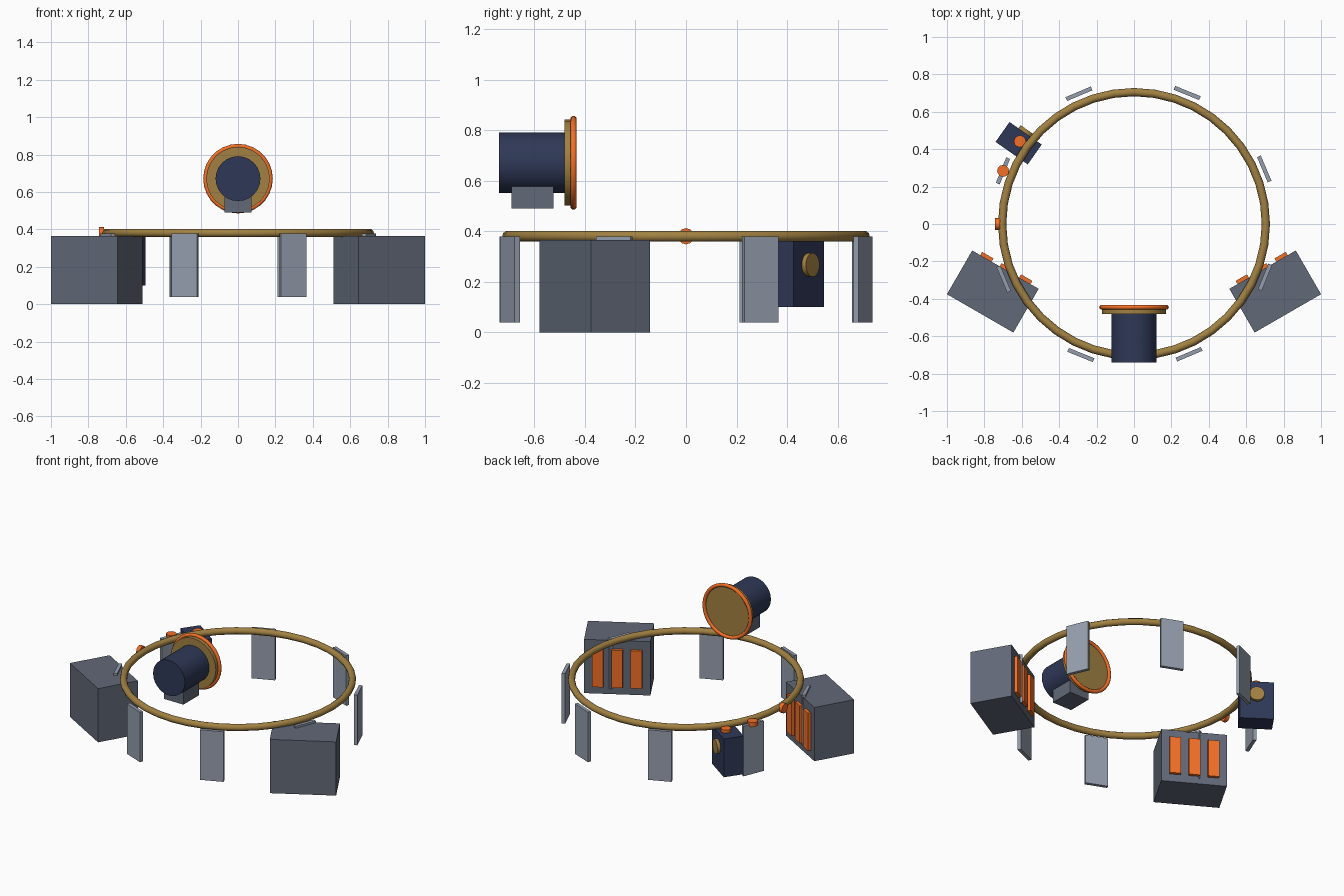
import bpy
from math import pi, sin, cos, radians
from mathutils import Vector

if "Cube" in bpy.data.objects:
    bpy.data.objects.remove(bpy.data.objects["Cube"])


def material(name, rgb):
    m = bpy.data.materials.new(name)
    m.diffuse_color = (*rgb, 1)
    m.use_nodes = True
    m.node_tree.nodes["Principled BSDF"].inputs["Base Color"].default_value = m.diffuse_color
    return m


GOLD = material("gold", (0.36, 0.22, 0.055))
NAVY = material("navy", (0.028, 0.04, 0.095))
ORANGE = material("orange", (0.90, 0.16, 0.02))
STEEL = material("steel", (0.30, 0.34, 0.42))
SLATE = material("slate", (0.12, 0.14, 0.185))


def finish(name, mat, smooth=False):
    ob = bpy.context.object
    ob.name = name
    ob.data.materials.append(mat)
    if smooth:
        bpy.ops.object.shade_smooth_by_angle(angle=radians(40))
    return ob


def box(name, loc, size, mat, turn=0.0):
    bpy.ops.mesh.primitive_cube_add(size=1, location=loc, rotation=(0, 0, turn))
    bpy.context.object.scale = size
    bpy.ops.object.transform_apply(location=False, rotation=False, scale=True)
    return finish(name, mat)


def disc(name, loc, r, depth, mat, axis=(0, 0, 1), sides=24):
    rot = Vector(axis).to_track_quat('Z', 'Y').to_euler()
    bpy.ops.mesh.primitive_cylinder_add(vertices=sides, radius=r, depth=depth,
                                        location=loc, rotation=rot)
    return finish(name, mat, True)


def torus(name, loc, major, minor, mat, rot=(0, 0, 0), segs=40):
    bpy.ops.mesh.primitive_torus_add(major_radius=major, minor_radius=minor,
                                     major_segments=segs, minor_segments=10,
                                     location=loc, rotation=rot)
    return finish(name, mat, True)


# Main ring
torus("ring_rail", (0, 0, 0.38), 0.705, 0.022, GOLD)

# Eight upright plates around the ring
for k in range(8):
    a = 0.4 + k * pi / 4
    box(f"upright_plate_{k + 1}", (0.756 * cos(a), 0.756 * sin(a), 0.209),
        (0.022, 0.147, 0.34), STEEL, a)

# Two side cabinets, each with three glowing panels on the inner face
for side, s in (("right", 1), ("left", -1)):
    t = radians(30)
    c = Vector((0.755, -0.361, 0.1825))
    along, inward = Vector((cos(t), sin(t), 0)), Vector((-sin(t), cos(t), 0))
    box(f"{side}_cabinet", (c.x * s, c.y, c.z), (0.41, 0.27, 0.365), SLATE, t * s)
    for i in (-1, 0, 1):
        p = c + inward * 0.135 + along * (0.12 * i)
        box(f"{side}_cabinet_panel_{i + 2}", (p.x * s, p.y, 0.18),
            (0.07, 0.04, 0.255), ORANGE, t * s)

# Small control box with a round lens on its side
a = radians(145)
bx = Vector((0.753 * cos(a), 0.753 * sin(a), 0.23))
box("control_box", bx, (0.21, 0.13, 0.26), NAVY, a)
n = Vector((sin(a), -cos(a), 0))
disc("control_box_lens", bx + n * 0.07 + Vector((0, 0, 0.037)), 0.047, 0.03, GOLD, n)

# Three buttons
disc("control_box_button", (-0.61, 0.442, 0.365), 0.032, 0.03, ORANGE, sides=12)
b = 0.4 + 3 * pi / 4
disc("plate_button", (0.755 * cos(b), 0.755 * sin(b), 0.38), 0.032, 0.03, ORANGE, sides=12)
disc("ring_button", (-0.73, 0, 0.38), 0.032, 0.026, ORANGE, (1, 0, 0), 12)

# Round lamp: body, front plate, rim and foot
Y = (0, 1, 0)
disc("lamp_body", (0, -0.605, 0.671), 0.12, 0.27, NAVY, Y, 24)
disc("lamp_face", (0, -0.463, 0.671), 0.17, 0.034, GOLD, Y, 24)
torus("lamp_rim", (0, -0.445, 0.671), 0.174, 0.012, ORANGE, (pi / 2, 0, 0), 28)
box("lamp_foot", (0, -0.607, 0.54), (0.146, 0.166, 0.10), SLATE)
